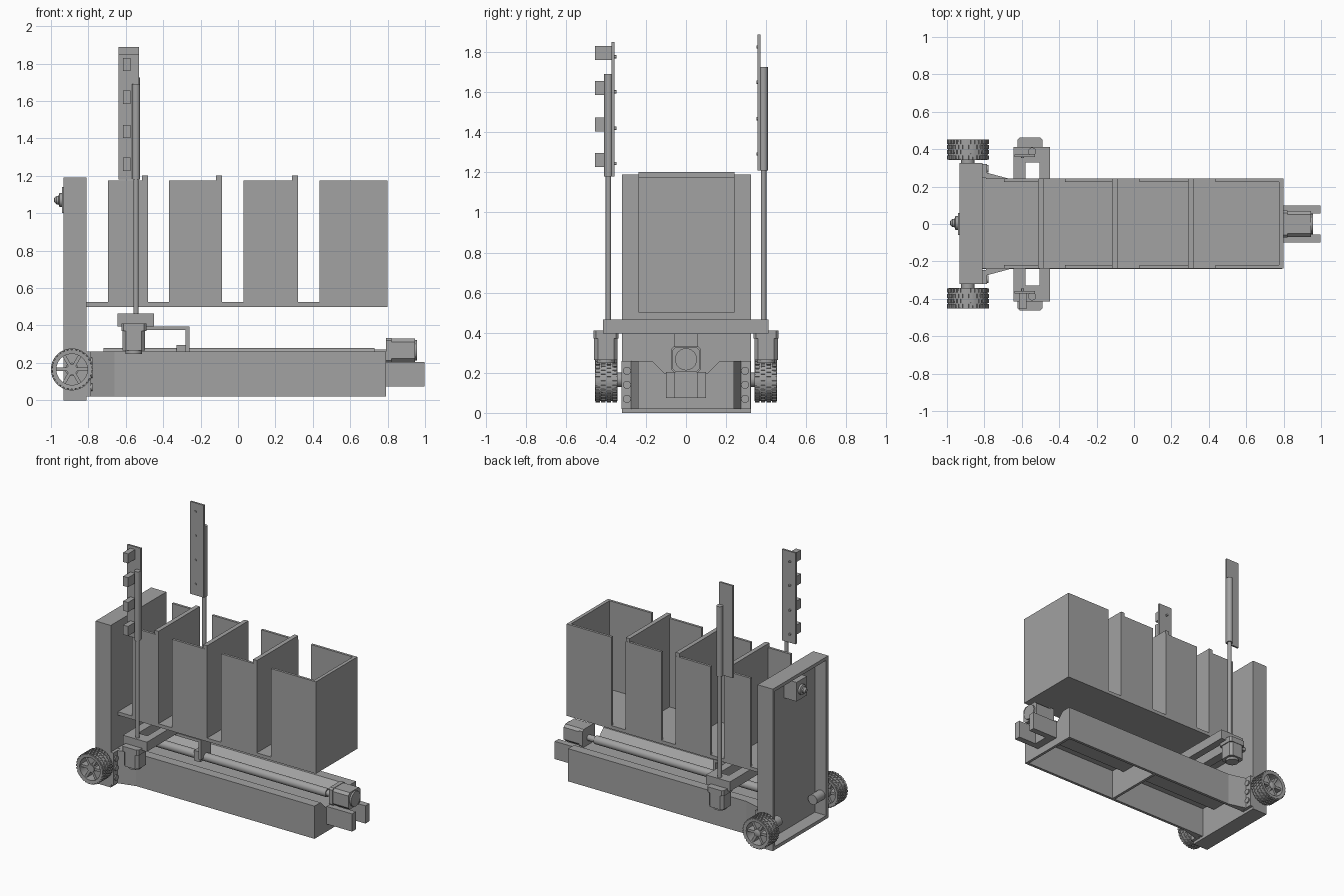
import bpy, bmesh, math
from mathutils import Matrix, Vector

cube = bpy.data.objects.get("Cube")
if cube:
    bpy.data.objects.remove(cube, do_unlink=True)

grey = bpy.data.materials.new("machine grey")
grey.use_nodes = True
GREY = (0.36, 0.36, 0.36, 1)
grey.diffuse_color = GREY
grey.node_tree.nodes["Principled BSDF"].inputs["Base Color"].default_value = GREY


def finish(name, bm, smooth=False):
    bmesh.ops.recalc_face_normals(bm, faces=bm.faces)
    mesh = bpy.data.meshes.new(name)
    bm.to_mesh(mesh)
    bm.free()
    mesh.materials.append(grey)
    ob = bpy.data.objects.new(name, mesh)
    bpy.context.collection.objects.link(ob)
    if smooth:
        bpy.ops.object.select_all(action='DESELECT')
        ob.select_set(True)
        bpy.context.view_layer.objects.active = ob
        bpy.ops.object.shade_smooth_by_angle(angle=math.radians(35))
    return ob


def add_box(bm, x, y, z, turn=None):
    size = [r[1] - r[0] for r in (x, y, z)]
    mid = Vector([(r[0] + r[1]) / 2 for r in (x, y, z)])
    m = Matrix.Translation(mid) @ Matrix.Diagonal((*size, 1))
    bmesh.ops.create_cube(bm, size=1, matrix=turn @ m if turn else m)


def boxes(name, *parts):
    bm = bmesh.new()
    for p in parts:
        add_box(bm, *p)
    return finish(name, bm)


def prism(name, points, axis, a, b):
    """Extrude a closed outline along an axis from a to b."""
    place = {'x': lambda u, v: (a, u, v), 'y': lambda u, v: (u, a, v),
             'z': lambda u, v: (u, v, a)}[axis]
    bm = bmesh.new()
    face = bm.faces.new([bm.verts.new(place(u, v)) for u, v in points])
    new = bmesh.ops.extrude_face_region(bm, geom=[face])["geom"]
    step = Vector([(b - a) if c == axis else 0 for c in "xyz"])
    bmesh.ops.translate(bm, vec=step, verts=[g for g in new if isinstance(g, bmesh.types.BMVert)])
    return finish(name, bm)


def lathe(name, profile, axis, centre, steps=32):
    """Spin (radius, distance) points round an axis through centre."""
    turn = {'x': Matrix.Rotation(math.pi / 2, 4, 'Y'),
            'y': Matrix.Rotation(-math.pi / 2, 4, 'X'), 'z': Matrix.Identity(4)}[axis]
    bm = bmesh.new()
    verts = [bm.verts.new((r, 0, h)) for r, h in profile]
    edges = [bm.edges.new(p) for p in zip(verts, verts[1:])]
    bmesh.ops.spin(bm, geom=verts + edges, cent=(0, 0, 0), axis=(0, 0, 1),
                   angle=2 * math.pi, steps=steps)
    bmesh.ops.remove_doubles(bm, verts=bm.verts, dist=1e-5)
    bm.transform(Matrix.Translation(centre) @ turn)
    return finish(name, bm, True)


def rod(name, axis, centre, r, length, steps=24):
    return lathe(name, [(0, 0), (r, 0), (r, length), (0, length)], axis, centre, steps)


def octagon(u, v, w, h, c):
    return [(u + sx * a, v + sy * b) for sx, sy, a, b in (
        (1, 1, w - c, h), (1, 1, w, h - c), (1, -1, w, h - c), (1, -1, w - c, h),
        (-1, -1, w - c, h), (-1, -1, w, h - c), (-1, 1, w, h - c), (-1, 1, w - c, h))]


# Tower: shallow tray open towards -x
boxes("tower",
      ((-.84, -.81), (-.32, .325), (0, 1.19)),
      ((-.933, -.84), (-.32, -.295), (0, 1.19)),
      ((-.933, -.84), (.3, .325), (0, 1.19)),
      ((-.933, -.84), (-.295, .3), (1.165, 1.19)),
      ((-.933, -.84), (-.295, .3), (0, .025)))
boxes("nose_bracket", ((-.94, -.84), (-.06, .06), (1, 1.14)))
lathe("nose", [(0, -.045), (.012, -.042), (.022, -.03), (.022, -.02), (.037, -.015),
               (.037, 0), (0, 0)], 'x', (-.94, .005, 1.07))

# Chassis: downward channel with a grooved deck
half = [(.24, .02), (.24, .26), (.17, .26), (.11, .2)]
inner = [(.1, .18), (.16, .24), (.22, .24), (.22, .02)]
outline = half + [(-y, z) for y, z in reversed(half)]
outline += [(-y, z) for y, z in reversed(inner)] + inner
prism("chassis", outline, 'x', -.81, .79)
wall = [(.23, .02), (.23, .25), (.165, .25), (.105, .19)]
wall += [(-y, z) for y, z in reversed(wall)]
prism("chassis_end_wall", wall, 'x', .77, .79)
prism("chassis_middle_wall", wall, 'x', -.01, .01)
for s, side in ((1, "left"), (-1, "right")):
    prism(side + "_flare", [(-.79, s * .225), (-.79, s * .275), (-.66, s * .24), (-.66, s * .225)],
          'z', .02, .26)
    boxes(side + "_flange", ((-.81, -.787), tuple(sorted((s * .245, s * .322))), (.02, .26)))
    for z in (.07, .14, .21):
        rod(side + "_flange_bolt", 'x', (-.79, s * .295, z), .02, .012, 16)

# Lead screw, drive motor and hitch fork
rod("lead_screw", 'x', (-.72, 0, .25), .03, 1.45)
rod("screw_coupler", 'x', (.73, 0, .25), .022, .07)
prism("drive_motor", octagon(0, .267, .07, .062, .018), 'x', .80, .945)
prism("drive_motor_flange", octagon(0, .267, .072, .065, .012), 'x', .79, .82)
rod("drive_motor_cap", 'x', (.94, 0, .267), .055, .017)
boxes("hitch_fork", ((.79, .85), (-.1, .1), (.075, .205)),
      ((.85, .997), (-.1, -.055), (.075, .205)),
      ((.85, .997), (.055, .1), (.075, .205)))

# Bin with slotted sides and taller dividers
boxes("bin_floor", ((-.81, .8), (-.238, .243), (.5, .525)))
boxes("bin_end", ((.775, .8), (-.238, .243), (.525, 1.175)))
for a, b in ((-.695, -.48), (-.37, -.085), (.03, .32), (.435, .8)):
    boxes("bin_side_panels", ((a, b), (-.238, -.22), (.52, 1.175)),
          ((a, b), (.225, .243), (.52, 1.175)))
    if b < .5:
        boxes("bin_divider", ((b - .032, b), (-.237, .242), (.52, 1.203)))

# Sliding carriage with its arm down to the screw
boxes("carriage_frame", ((-.645, -.58), (-.415, .412), (.395, .465)),
      ((-.505, -.45), (-.415, .412), (.395, .465)),
      ((-.58, -.505), (-.415, -.33), (.395, .465)),
      ((-.58, -.505), (.33, .412), (.395, .465)))
boxes("carriage_arm", ((-.5, -.26), (-.06, .06), (.375, .395)),
      ((-.28, -.26), (-.06, .06), (.25, .38)),
      ((-.33, -.28), (-.04, .04), (.22, .295)))

# Lift on each side: motor, rod, sleeve and plate
for s, side, low, top, plate_top in ((1, "left", 1.21, 1.725, 1.888),
                                     (-1, "right", 1.18, 1.69, 1.85)):
    y = s * .4
    prism(side + "_lift_motor", octagon(-.557, y, .06, .058, .018), 'z', .265, .395)
    prism(side + "_lift_motor_flange", octagon(-.557, y, .067, .062, .012), 'z', .37, .41)
    rod(side + "_lift_motor_cap", 'z', (-.557, y, .248), .045, .02)
    rod(side + "_lift_rod", 'z', (-.545, s * .387, .4), .014, low - .35)
    rod(side + "_lift_sleeve", 'z', (-.545, s * .387, low), .0215, top - low)
    boxes(side + "_sensor_plate", ((-.64, -.53), tuple(sorted((s * .358, s * .372))),
                                   (low, plate_top)))

# Sensors on the right plate, with pins behind
for z in (1.262, 1.438, 1.62, 1.795):
    boxes("sensor", ((-.615, -.575), (-.455, -.37), (z - .035, z + .035)))
    rod("sensor_pin", 'y', (-.595, -.36, z - .018), .008, .014, 12)
    rod("left_plate_pin", 'y', (-.595, .352, z + .03), .008, .01, 12)

# Wheels: treaded tyre, six spokes, hub and axle
for s, side in ((1, "left"), (-1, "right")):
    mid = Vector((-.888, s * .398, .165))
    lathe(side + "_tyre", [(.083, -.053), (.105, -.055), (.107, 0), (.105, .055), (.083, .053),
                           (.083, -.053)], 'y', mid, 48)
    lathe(side + "_hub", [(0, -.045), (.028, -.045), (.028, .045), (.014, .052), (0, .052)],
          'y', mid, 24)
    spokes, tread = bmesh.new(), bmesh.new()
    for i in range(6):
        turn = Matrix.Translation(mid) @ Matrix.Rotation(i * math.pi / 3, 4, 'Y')
        add_box(spokes, (.02, .086), (-.04, .04), (-.009, .009), turn)
    for row in range(4):
        for i in range(30):
            angle = (i + row % 2 / 2) * math.pi / 15
            turn = Matrix.Translation(mid) @ Matrix.Rotation(angle, 4, 'Y')
            v = -.042 + row * .028
            add_box(tread, (.1, .112), (v - .011, v + .011), (-.007, .007), turn)
    finish(side + "_spokes", spokes)
    finish(side + "_tread", tread)
    rod(side + "_axle", 'y', (-.888, min(s * .2, s * .37), .165), .036, .17)
